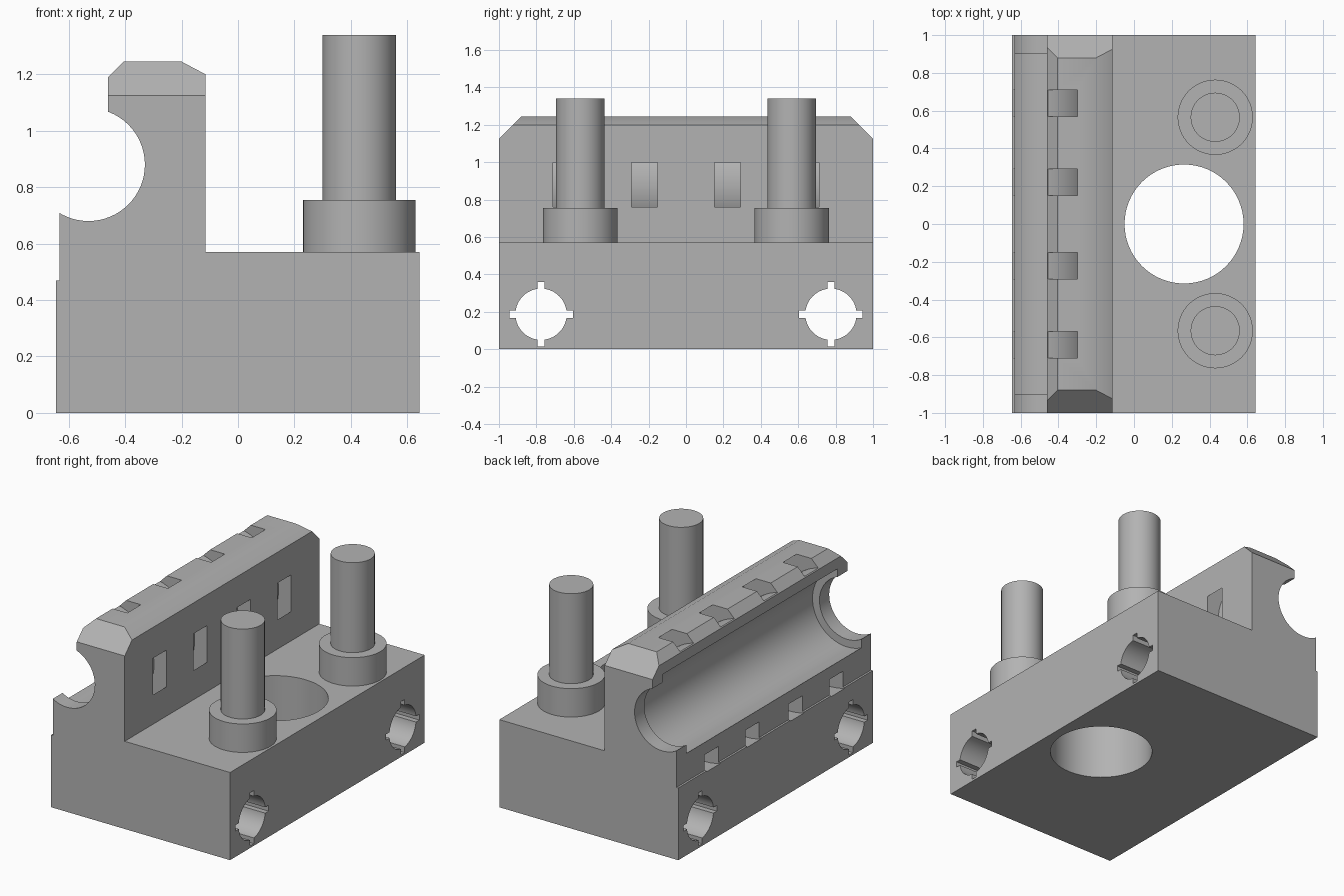
import bpy, bmesh, math
from mathutils import Matrix, Vector

cube = bpy.data.objects.get("Cube")
if cube:
    bpy.data.objects.remove(cube, do_unlink=True)

grey = bpy.data.materials.new("plain grey")
grey.use_nodes = True
colour = (0.45, 0.45, 0.45, 1)
grey.diffuse_color = colour
grey.node_tree.nodes["Principled BSDF"].inputs["Base Color"].default_value = colour


def finish(name, bm):
    bmesh.ops.recalc_face_normals(bm, faces=bm.faces)
    mesh = bpy.data.meshes.new(name)
    bm.to_mesh(mesh)
    bm.free()
    mesh.materials.append(grey)
    obj = bpy.data.objects.new(name, mesh)
    bpy.context.collection.objects.link(obj)
    return obj


def prism(name, points, step):
    """Close a loop of 3D points and extrude it by a vector."""
    bm = bmesh.new()
    face = bm.faces.new([bm.verts.new(p) for p in points])
    out = bmesh.ops.extrude_face_region(bm, geom=[face], use_keep_orig=True)
    verts = [g for g in out["geom"] if isinstance(g, bmesh.types.BMVert)]
    bmesh.ops.translate(bm, verts=verts, vec=Vector(step))
    return finish(name, bm)


def box(name, centre, size):
    bm = bmesh.new()
    bmesh.ops.create_cube(bm, size=1, matrix=Matrix.Translation(centre) @ Matrix.Diagonal((*size, 1)))
    return finish(name, bm)


def lathe(name, profile, centre, axis, closed=False):
    """Spin (radius, distance) points around an axis, closing onto it or as a ring."""
    side = Vector((0, 0, 1)) if axis != "Z" else Vector((1, 0, 0))
    along = {"X": Vector((1, 0, 0)), "Y": Vector((0, 1, 0)), "Z": Vector((0, 0, 1))}[axis]
    bm = bmesh.new()
    verts = [bm.verts.new(side * r + along * d) for r, d in profile]
    edges = [bm.edges.new(pair) for pair in zip(verts, verts[1:])]
    if closed:
        edges.append(bm.edges.new((verts[-1], verts[0])))
    bmesh.ops.spin(bm, geom=verts + edges, cent=(0, 0, 0), axis=along,
                   angle=math.tau, steps=64, use_merge=True)
    bmesh.ops.remove_doubles(bm, verts=bm.verts, dist=1e-5)
    bmesh.ops.translate(bm, verts=bm.verts, vec=Vector(centre))
    return finish(name, bm)


def cut(target, cutter):
    cutter.hide_render = True
    mod = target.modifiers.new("cut", "BOOLEAN")
    mod.operation, mod.solver, mod.object = "DIFFERENCE", "EXACT", cutter
    bpy.context.view_layer.objects.active = target
    bpy.ops.object.modifier_apply(modifier=mod.name)
    bpy.data.objects.remove(cutter, do_unlink=True)


def smooth(obj):
    bpy.ops.object.select_all(action="DESELECT")
    obj.select_set(True)
    bpy.context.view_layer.objects.active = obj
    bpy.ops.object.shade_smooth_by_angle(angle=math.radians(30))


# L-shaped block with a bevelled upright wall
outline = [(-0.645, 0), (0.643, 0), (0.643, 0.57), (-0.115, 0.57), (-0.115, 1.2), (-0.2, 1.245),
           (-0.405, 1.245), (-0.46, 1.19), (-0.46, 0.88), (-0.632, 0.88), (-0.632, 0.47), (-0.645, 0.47)]
block = prism("block", [(x, -1, z) for x, z in outline], (0, 2, 0))

# Rod channel: narrow lips at both ends, wider between them
bore = (-0.53, 0, 0.88)
cut(block, lathe("channel_cutter", [(0, -1.1), (0.2, -1.1), (0.2, -0.9), (0.25, -0.9), (0.25, 0.9),
                                    (0.2, 0.9), (0.2, 1.1), (0, 1.1)], bore, "Y"))

# Curved strap slots around the channel
for y in (-0.64, -0.222, 0.222, 0.64):
    ring = [(0.325, y - 0.07), (0.432, y - 0.07), (0.432, y + 0.07), (0.325, y + 0.07)]
    cut(block, lathe("slot_cutter", ring, bore, "Y", closed=True))

# Large vertical hole
cut(block, lathe("hole_cutter", [(0, -0.1), (0.315, -0.1), (0.315, 0.8), (0, 0.8)], (0.265, 0, 0), "Z"))

for s in (-1, 1):
    # Sloped wall ends
    cut(block, prism("end_cutter", [(-0.8, s * 0.84, 1.285), (-0.8, s * 1.04, 1.085),
                                    (-0.8, s * 1.04, 1.285)], (0.9, 0, 0)))
    # Keyed cross holes
    centre = (0, s * 0.775, 0.187)
    cut(block, lathe("cross_cutter", [(0, -0.8), (0.137, -0.8), (0.137, 0.8), (0, 0.8)], centre, "X"))
    cut(block, box("key_cutter", centre, (1.6, 0.34, 0.038)))
    cut(block, box("key_cutter", centre, (1.6, 0.038, 0.345)))
    # Stepped bolts
    bolt = lathe("back_bolt" if s > 0 else "front_bolt",
                 [(0, 0.57), (0.199, 0.57), (0.199, 0.755), (0.13, 0.755), (0.13, 1.34), (0, 1.34)],
                 (0.43, s * 0.565, 0), "Z")
    smooth(bolt)
smooth(block)
